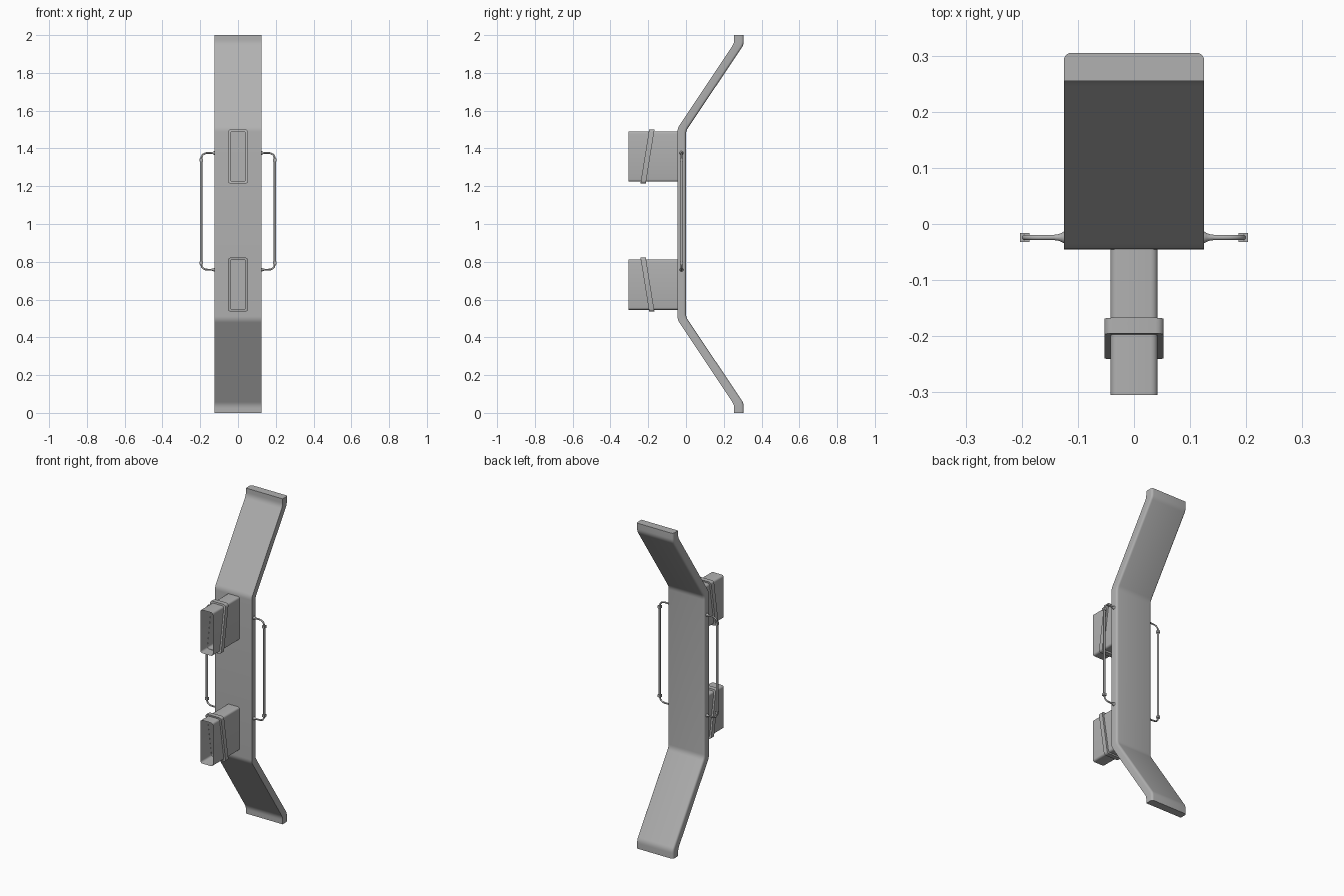
import bpy, bmesh, math
from mathutils import Vector, Matrix

if "Cube" in bpy.data.objects:
    bpy.data.objects.remove(bpy.data.objects["Cube"])

grey = bpy.data.materials.new("mid_grey")
grey.diffuse_color = (0.44, 0.44, 0.44, 1)
grey.use_nodes = True
grey.node_tree.nodes["Principled BSDF"].inputs["Base Color"].default_value = grey.diffuse_color


def new_object(name, bm, angle=35, recalc=True):
    if recalc:
        bmesh.ops.recalc_face_normals(bm, faces=bm.faces)
    me = bpy.data.meshes.new(name)
    bm.to_mesh(me)
    bm.free()
    me.materials.append(grey)
    ob = bpy.data.objects.new(name, me)
    bpy.context.collection.objects.link(ob)
    bpy.ops.object.select_all(action='DESELECT')
    ob.select_set(True)
    bpy.context.view_layer.objects.active = ob
    bpy.ops.object.shade_smooth_by_angle(angle=math.radians(angle))
    return ob


def loft(bm, rings, closed=False, caps=True):
    """Skin a list of equally sized point rings, optionally capping the ends."""
    vs = [[bm.verts.new(p) for p in r] for r in rings]
    n = len(vs[0])
    for a, b in zip(vs, vs[1:] + vs[:1] if closed else vs[1:]):
        for i in range(n):
            bm.faces.new((a[i], a[(i + 1) % n], b[(i + 1) % n], b[i]))
    if caps and not closed:
        bm.faces.new(vs[0][::-1])
        bm.faces.new(vs[-1])


def round_rect(w, h, r, steps=4):
    """Rounded rectangle outline of half sizes w, h."""
    pts = []
    for k, (sx, sy) in enumerate(((1, 1), (-1, 1), (-1, -1), (1, -1))):
        for j in range(steps + 1):
            a = math.pi / 2 * (k + j / steps)
            pts.append((sx * (w - r) + r * math.cos(a), sy * (h - r) + r * math.sin(a)))
    return pts


def fillet(points, r, steps=4):
    """Round the inner corners of an open path."""
    pts = [Vector(p) for p in points]
    out = [pts[0]]
    for a, b, c in zip(pts, pts[1:], pts[2:]):
        p, q = b + (a - b).normalized() * r, b + (c - b).normalized() * r
        for j in range(steps + 1):
            t = j / steps
            out.append(p * (1 - t) ** 2 + b * 2 * t * (1 - t) + q * t * t)
    return out + [pts[-1]]


# Bent board: front and back edge lines lofted, back edges rounded
front = fillet([(0.255, 0), (0.255, 0.043), (-0.045, 0.493), (-0.045, 1.507), (0.255, 1.957), (0.255, 2)], 0.018)
back = fillet([(0.305, 0), (0.305, 0.052), (0, 0.507), (0, 1.493), (0.305, 1.948), (0.305, 2)], 0.018)
R, W = 0.013, 0.125
rings = []
for f, b in zip(front, back):
    u = (b - f).normalized()
    section = [(-W, f), (W, f)]
    for j in range(5):
        a = math.pi / 2 * j / 4
        section.append((W - R + R * math.cos(a), b - u * R * (1 - math.sin(a))))
    section += [(-x, p) for x, p in section[:1:-1]]
    rings.append([(x, p.x, p.y) for x, p in section])
bm = bmesh.new()
loft(bm, rings)
new_object("board", bm)

# Open sleeves on the front, each with a tilted strap
for label, zc, tilt in (("upper", 1.357, 1), ("lower", 0.679, -1)):
    bm = bmesh.new()
    loft(bm, [[(x, y, zc + z) for x, z in round_rect(0.042, 0.133, 0.012)] for y in (-0.305, -0.04)],
         caps=False)
    new_object(label + "_sleeve", bm)

    bm = bmesh.new()
    outer, inner = round_rect(0.053, 0.143, 0.014), round_rect(0.041, 0.131, 0.011)
    shear = 0.045 / 0.28 * tilt
    rings = [[(x, -0.204 + dy + shear * z, zc + z) for x, z in shape]
             for shape, dy in ((outer, -0.014), (outer, 0.014), (inner, 0.014), (inner, -0.014))]
    loft(bm, rings, closed=True)
    new_object(label + "_strap", bm)


def tube(bm, path, radii, sides=12):
    """Round tube in an xz plane with a radius per path point."""
    rings = []
    for i, p in enumerate(path):
        t = (path[min(i + 1, len(path) - 1)] - path[max(i - 1, 0)]).normalized()
        n = Vector((0, 1, 0)).cross(t)
        rings.append([p + radii[i] * (n * math.cos(a) + Vector((0, 1, 0)) * math.sin(a))
                      for a in (2 * math.pi * k / sides for k in range(sides))])
    loft(bm, rings)


# Side handles: flared mounts, bent rod, thicker grip and square collars
HX, HY, Z0, Z1 = 0.195, -0.024, 0.758, 1.376
for side, s in (("left", -1), ("right", 1)):
    def P(x, z):
        return Vector((s * x, HY, z))
    bm = bmesh.new()
    path = fillet([P(0.12, Z0), P(HX, Z0), P(HX, Z1), P(0.12, Z1)], 0.036, 6)
    tube(bm, path, [0.0048] * len(path))
    new_object(side + "_handle_rod", bm)

    bm = bmesh.new()
    tube(bm, [P(HX, 0.79), P(HX, 1.344)], [0.0062] * 2)
    for z in (0.794, 1.34):
        bmesh.ops.create_cube(bm, size=1, matrix=Matrix.Translation(P(HX, z))
                              @ Matrix.Diagonal((0.017, 0.016, 0.016, 1)))
    new_object(side + "_handle_grip", bm)

    bm = bmesh.new()
    for z in (Z0, Z1):
        tube(bm, [P(x, z) for x in (0.122, 0.126, 0.129, 0.134, 0.142)],
             [0.011, 0.01, 0.008, 0.006, 0.0048])
    new_object(side + "_handle_mounts", bm)
